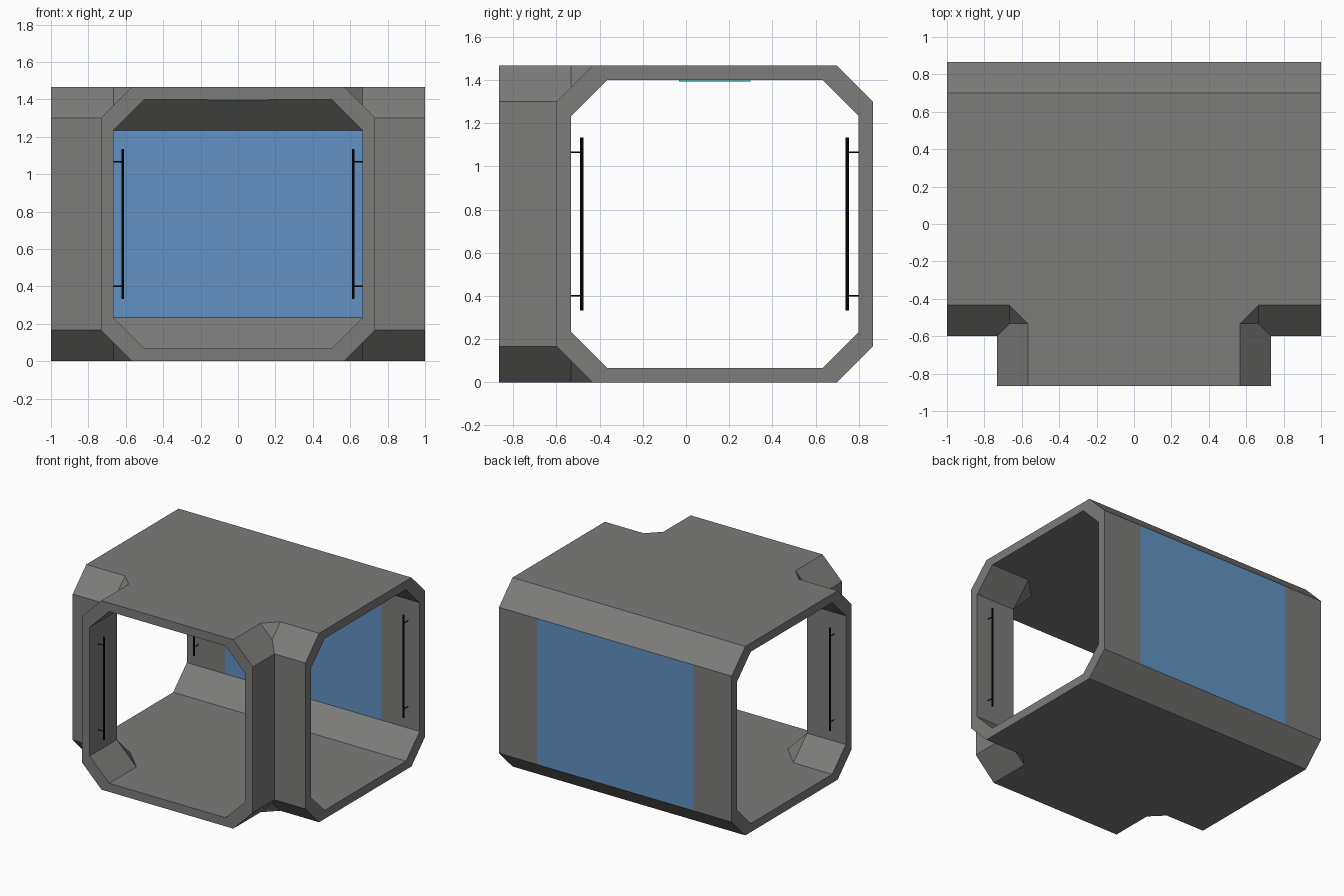
import bpy, bmesh
from mathutils import Vector, Matrix

if "Cube" in bpy.data.objects:
    bpy.data.objects.remove(bpy.data.objects["Cube"])

END, MID, K, WIN = 0.867, 0.7335, 0.167, 0.667   # branch end, mid height, chamfer, window half width


def material(name, rgb):
    m = bpy.data.materials.new(name)
    m.diffuse_color = (*rgb, 1)
    m.use_nodes = True
    m.node_tree.nodes["Principled BSDF"].inputs["Base Color"].default_value = m.diffuse_color
    return m


blue = material("window_blue", (0.12, 0.29, 0.55))
black = material("rail_black", (0.004, 0.004, 0.004))
teal = material("light_teal", (0.1, 0.5, 0.45))
grey = material("hull_grey", (0.2, 0.2, 0.195))


def finish(name, bm, mats):
    me = bpy.data.meshes.new(name)
    bm.to_mesh(me)
    bm.free()
    for m in mats:
        me.materials.append(m)
    ob = bpy.data.objects.new(name, me)
    bpy.context.collection.objects.link(ob)
    return ob


# T-junction hull: one quarter (x > 0, upper half) of each skin, then mirrored
bm = bmesh.new()


def face(*pts, mat=0):
    uniq = list(dict.fromkeys(tuple(round(v, 5) for v in p) for p in pts))
    f = bm.faces.new([bm.verts.new(p) for p in uniq])
    f.material_index = mat


def skin(t, u):
    """Quarter skin inset by t; u sets where the corner gusset starts."""
    c, f, b, h = 0.7335 - t, -0.6 + t, 0.867 - t, MID - t
    s = h - K
    A, B = (c - u, f + K, h), (c - K, f + u, h)
    P, D = (c - u, f + u, s + u), (c, f, s)
    face((0, -END, h), (c - K, -END, h), B, A, (1, f + K, h), (1, b - K, h), (0, b - K, h))
    face((c - K, -END, h), (c, -END, s), D, P, B)          # branch chamfer
    face((1, f + K, h), A, P, D, (1, f, s))                # front chamfer
    face(A, B, P)                                          # corner gusset
    face((c, -END, s), (c, -END, 0), (c, f, 0), D)         # branch wall
    face(D, (c, f, 0), (1, f, 0), (1, f, s))               # front wall
    face((0, b - K, h), (1, b - K, h), (1, b, s), (WIN, b, s), (0, b, s))
    face((0, b, 0), (WIN, b, 0), (WIN, b, s), (0, b, s), mat=1)   # window
    face((WIN, b, 0), (1, b, 0), (1, b, s), (WIN, b, s))
    side = [(1, f, 0), (1, f, s), (1, f + K, h), (1, b - K, h), (1, b, s), (1, b, 0)]
    front = [(0, -END, h), (c - K, -END, h), (c, -END, s), (c, -END, 0)]
    return side, front


outer, inner = skin(0, 0.0667), skin(0.0667, 0)
for o, i in zip(outer, inner):                             # opening rims
    for n in range(len(o) - 1):
        face(o[n], o[n + 1], i[n + 1], i[n])
for axis in ("X", "Z"):
    bmesh.ops.mirror(bm, geom=bm.verts[:] + bm.edges[:] + bm.faces[:], axis=axis, merge_dist=1e-5)
bmesh.ops.remove_doubles(bm, verts=bm.verts, dist=1e-4)
bmesh.ops.dissolve_limit(bm, angle_limit=0.01, verts=bm.verts, edges=bm.edges, delimit={"MATERIAL"})
bmesh.ops.recalc_face_normals(bm, faces=bm.faces)
bmesh.ops.translate(bm, verts=bm.verts, vec=(0, 0, MID))
finish("corridor_hull", bm, [grey, blue])


# Handrails: an upright bar with two stubs running back to the wall
def rod(bm, a, b, r):
    a, b = Vector(a), Vector(b)
    rot = (b - a).to_track_quat("Z", "Y").to_matrix().to_4x4()
    bmesh.ops.create_cone(bm, cap_ends=True, segments=8, radius1=r, radius2=r,
                          depth=(b - a).length, matrix=Matrix.Translation((a + b) / 2) @ rot)


def handrail(name, x, y, to_wall):
    bm = bmesh.new()
    rod(bm, (x, y, MID - 0.4), (x, y, MID + 0.4), 0.007)
    for z in (MID - 0.333, MID + 0.333):
        base = Vector((x, y, z))
        rod(bm, base, base + Vector(to_wall), 0.003)
    finish(name, bm, [black])


for side, s in (("left", -1), ("right", 1)):
    handrail(f"branch_handrail_{side}", s * 0.617, -0.765, (s * 0.05, 0, 0))
    handrail(f"front_handrail_{side}", s * 0.9, -0.483, (0, -0.05, 0))
    handrail(f"back_handrail_{side}", s * 0.9, 0.747, (0, 0.053, 0))

# Ceiling light panel
bm = bmesh.new()
bmesh.ops.create_cube(bm, size=1, matrix=Matrix.Translation((0, 0.133, 1.397)) @
                      Matrix.Diagonal((0.33, 0.33, 0.008, 1)))
finish("ceiling_light", bm, [teal])
